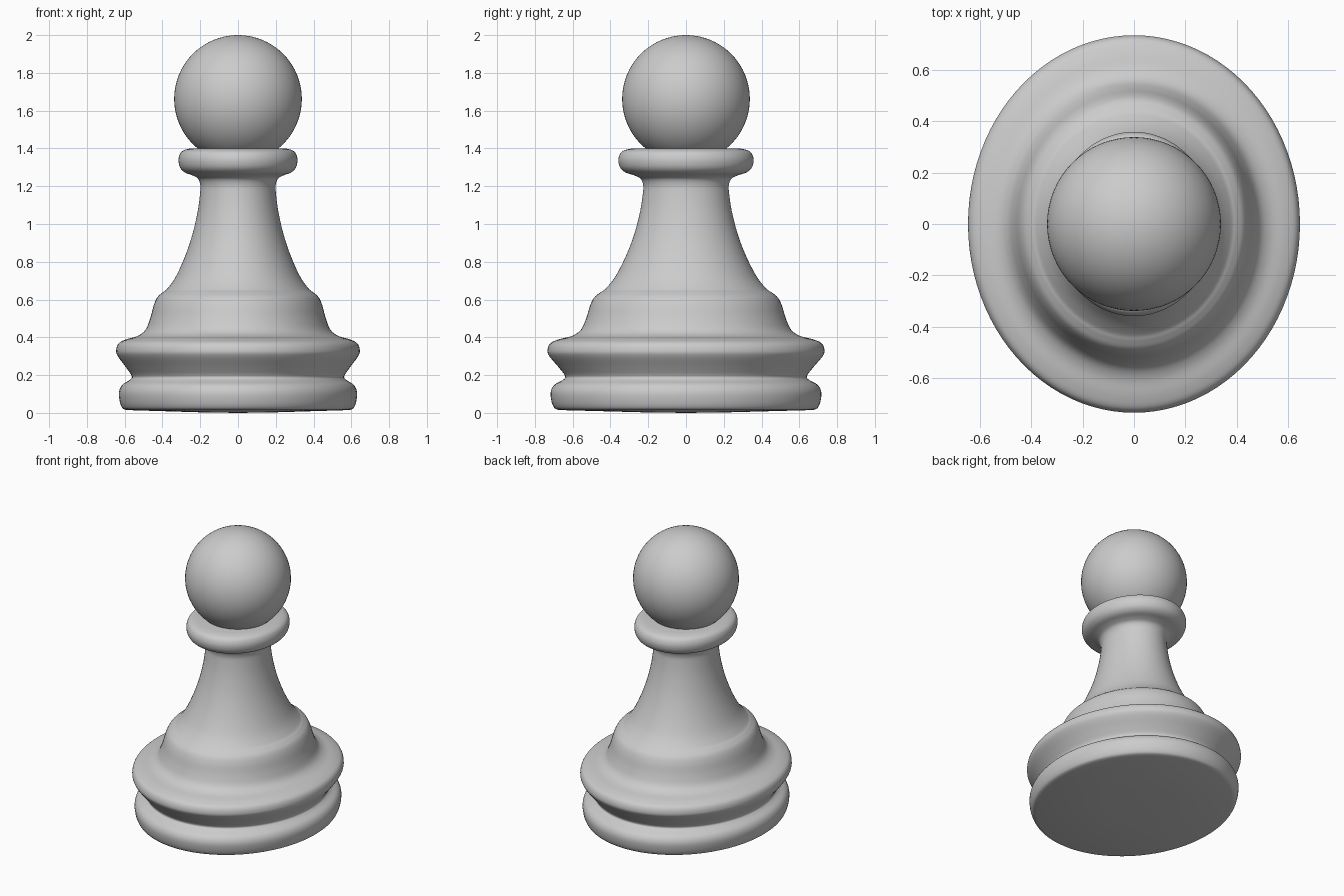
import bpy
import bmesh
from math import pi
from mathutils import Matrix, Vector

cube = bpy.data.objects.get("Cube")
if cube:
    bpy.data.objects.remove(cube, do_unlink=True)

SIDES = 96
STEPS = 5
DEPTH_RATIO = 1.137  # the turned body is oval, deeper than wide

grey = bpy.data.materials.new("plain grey")
grey.use_nodes = True
colour = (0.6, 0.6, 0.6, 1)
grey.diffuse_color = colour
grey.node_tree.nodes["Principled BSDF"].inputs["Base Color"].default_value = colour


def smooth_profile(points):
    """Catmull-Rom curve through (radius, height) points."""
    pts = [Vector((r, 0, z)) for r, z in points]
    pts = [pts[0]] + pts + [pts[-1]]
    out = []
    for a, b, c, d in zip(pts, pts[1:], pts[2:], pts[3:]):
        for i in range(STEPS):
            t = i / STEPS
            out.append(0.5 * (2 * b + (c - a) * t + (2 * a - 5 * b + 4 * c - d) * t**2
                              + (3 * b - a - 3 * c + d) * t**3))
    return out + [pts[-1]]


def finish(bm, name):
    bmesh.ops.recalc_face_normals(bm, faces=bm.faces)
    mesh = bpy.data.meshes.new(name)
    bm.to_mesh(mesh)
    bm.free()
    mesh.materials.append(grey)
    obj = bpy.data.objects.new(name, mesh)
    bpy.context.collection.objects.link(obj)
    bpy.ops.object.select_all(action="DESELECT")
    obj.select_set(True)
    bpy.context.view_layer.objects.active = obj
    bpy.ops.object.shade_smooth_by_angle(angle=pi / 4)
    return obj


# Outline of the foot, waist, stem and collar, from the bottom up
outline = [
    (0.59, 0.015), (0.612, 0.025), (0.626, 0.06), (0.63, 0.11), (0.613, 0.148),
    (0.573, 0.175), (0.563, 0.195), (0.592, 0.24), (0.635, 0.298), (0.645, 0.33),
    (0.632, 0.368), (0.59, 0.39), (0.53, 0.408), (0.49, 0.44), (0.465, 0.5),
    (0.446, 0.57), (0.427, 0.612), (0.4, 0.637), (0.375, 0.657), (0.33, 0.72),
    (0.28, 0.83), (0.24, 0.95), (0.213, 1.07), (0.2, 1.17), (0.2, 1.21),
    (0.212, 1.24), (0.24, 1.257), (0.282, 1.273), (0.307, 1.3), (0.315, 1.34),
    (0.305, 1.375), (0.283, 1.392), (0.25, 1.4),
]
# Slightly domed underside, and the flat top of the collar
profile = [Vector((0, 0, 0)), Vector((0.2, 0, 0.003))]
profile += smooth_profile(outline) + [Vector((0, 0, 1.4))]

# Body turned around the vertical axis, then stretched front to back
bm = bmesh.new()
verts = [bm.verts.new(p) for p in profile]
edges = [bm.edges.new(pair) for pair in zip(verts, verts[1:])]
bmesh.ops.spin(bm, geom=verts + edges, cent=(0, 0, 0), axis=(0, 0, 1),
               angle=2 * pi, steps=SIDES, use_merge=True)
bmesh.ops.remove_doubles(bm, verts=bm.verts, dist=0.0005)
bmesh.ops.scale(bm, verts=bm.verts, vec=(1, DEPTH_RATIO, 1))
finish(bm, "turned_body")

# Round head resting in the collar
bm = bmesh.new()
bmesh.ops.create_uvsphere(bm, u_segments=64, v_segments=40, radius=0.338,
                          matrix=Matrix.Translation((0, 0, 1.662)))
finish(bm, "round_head")
